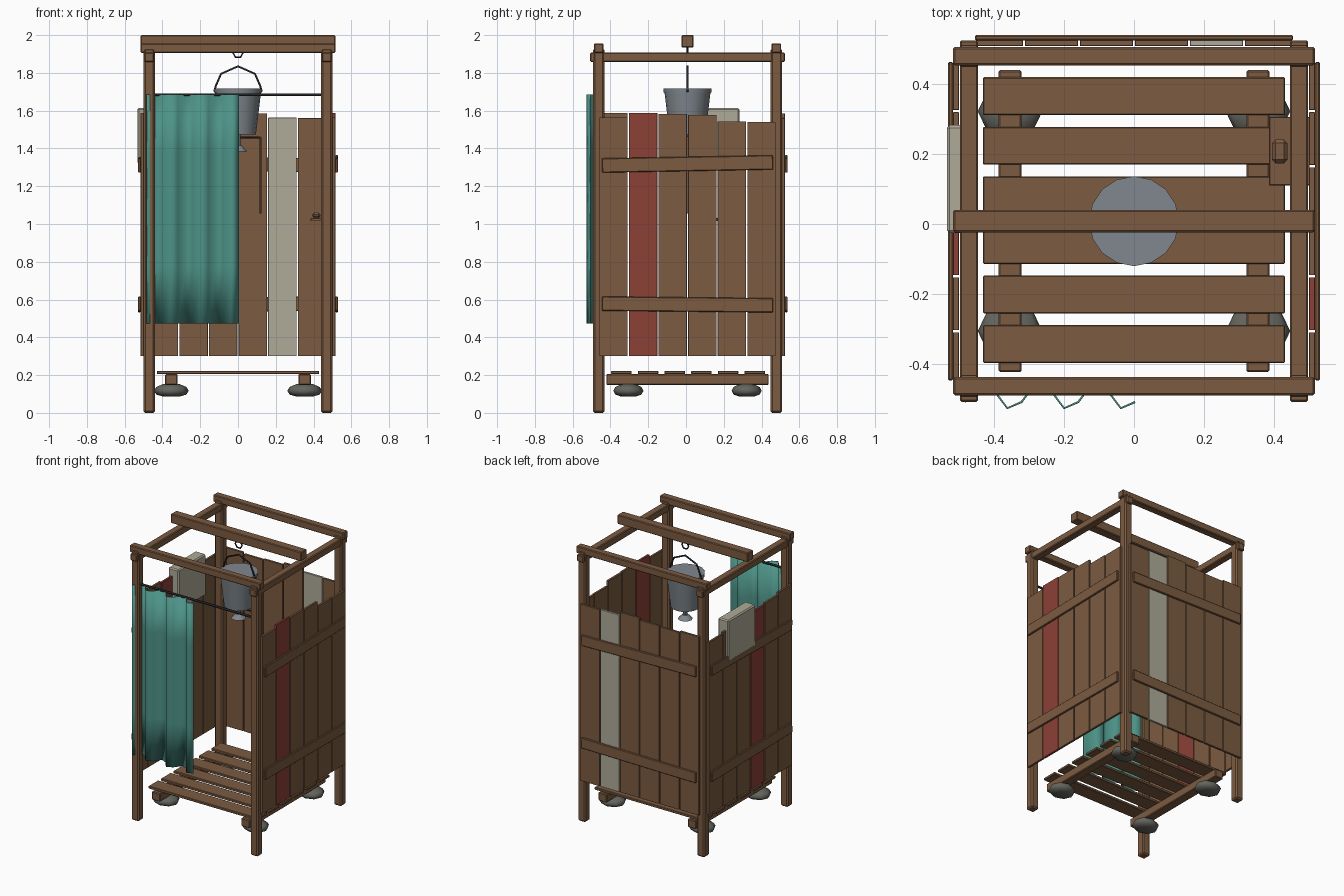
import bpy, bmesh, math
from mathutils import Matrix, Vector

if "Cube" in bpy.data.objects:
    bpy.data.objects.remove(bpy.data.objects["Cube"])

OY = 0.008  # depth offset of the frame centre


def material(name, rgb):
    m = bpy.data.materials.new(name)
    m.diffuse_color = (*rgb, 1)
    m.use_nodes = True
    m.node_tree.nodes["Principled BSDF"].inputs["Base Color"].default_value = m.diffuse_color
    return m


WOOD = material("brown wood", (0.2, 0.104, 0.053))
RED = material("red paint", (0.26, 0.052, 0.037))
PALE = material("pale paint", (0.43, 0.41, 0.32))
TEAL = material("teal cloth", (0.074, 0.29, 0.245))
STEEL = material("grey steel", (0.215, 0.245, 0.27))
IRON = material("dark iron", (0.018, 0.018, 0.021))
STONE = material("grey stone", (0.13, 0.13, 0.115))


def add(name, bm, mat, smooth=False):
    bmesh.ops.recalc_face_normals(bm, faces=bm.faces)
    me = bpy.data.meshes.new(name)
    bm.to_mesh(me)
    bm.free()
    me.materials.append(mat)
    for p in me.polygons:
        p.use_smooth = smooth
    ob = bpy.data.objects.new(name, me)
    bpy.context.collection.objects.link(ob)
    return ob


def box(name, x, y, z, mat=WOOD, bevel=0.005, rot=None):
    """Box from (min, max) ranges, optionally turned about its centre."""
    c = Vector([(a + b) / 2 for a, b in (x, y, z)])
    s = [b - a for a, b in (x, y, z)]
    bm = bmesh.new()
    bmesh.ops.create_cube(bm, size=1)
    bmesh.ops.scale(bm, vec=s, verts=bm.verts)
    if bevel:
        bmesh.ops.bevel(bm, geom=list(bm.edges), offset=bevel, segments=1, affect='EDGES')
    if rot:
        bmesh.ops.rotate(bm, matrix=Matrix.Rotation(rot[0], 3, rot[1]), verts=bm.verts)
    bmesh.ops.translate(bm, vec=c, verts=bm.verts)
    return add(name, bm, mat)


def cone(name, r1, r2, z0, z1, mat, n=16, smooth=False):
    bm = bmesh.new()
    bmesh.ops.create_cone(bm, cap_ends=True, segments=n, radius1=r1, radius2=r2, depth=z1 - z0,
                          matrix=Matrix.Translation((0, OY, (z0 + z1) / 2)))
    ob = add(name, bm, mat, smooth)
    if smooth:
        ob.data.set_sharp_from_angle(angle=math.radians(40))
    return ob


def wire(name, pts, r, mat, cyclic=False):
    cu = bpy.data.curves.new(name, 'CURVE')
    cu.dimensions = '3D'
    cu.bevel_depth = r
    cu.bevel_resolution = 1
    cu.use_fill_caps = True
    sp = cu.splines.new('POLY')
    sp.points.add(len(pts) - 1)
    for p, co in zip(sp.points, pts):
        p.co = (*co, 1)
    sp.use_cyclic_u = cyclic
    cu.materials.append(mat)
    ob = bpy.data.objects.new(name, cu)
    bpy.context.collection.objects.link(ob)
    return ob


# Posts, top rails and centre beam
for sx in (-1, 1):
    for sy in (-1, 1):
        x, y = sx * 0.47, sy * 0.47 + OY
        box("corner_post", (x - 0.03, x + 0.03), (y - 0.03, y + 0.03), (0, 1.93), bevel=0.009)
    box("side_top_rail", (sx * 0.47 - 0.026, sx * 0.47 + 0.026), (OY - 0.515, OY + 0.515), (1.858, 1.907))
    y = sx * 0.47 + OY
    box("cross_top_rail", (-0.515, 0.515), (y - 0.026, y + 0.026), (1.905, 1.955))
box("centre_beam", (-0.515, 0.515), (OY - 0.032, OY + 0.032), (1.934, 2.0))

# Plank walls: tops of the six planks and the painted ones
walls = {
    "right": ((1.565, 1.588, 1.583, 1.578, 1.543, 1.54), {1: RED}),
    "left": ((1.588, 1.57, 1.56, 1.545, 1.54, 1.53), {2: RED}),
    "back": ((1.575, 1.565, 1.57, 1.585, 1.563, 1.56), {4: PALE}),
}
for side, (tops, paint) in walls.items():
    sx = {"right": 1, "left": -1, "back": 0}[side]

    def place(name, u, d, z, mat=WOOD, bevel=0.002, tilt=0):
        if sx:
            xs = sorted((sx * d[0], sx * d[1]))
            box(name, xs, (u[0] + OY, u[1] + OY), z, mat, bevel, (tilt, 'X'))
        else:
            box(name, u, (d[0] + OY, d[1] + OY), z, mat, bevel, (tilt, 'Y'))

    for i, top in enumerate(tops):
        u = -0.47 + i * 0.1567
        place(side + "_wall_plank", (u + 0.003, u + 0.1535), (0.499, 0.515), (0.3, top),
              paint.get(i, WOOD), 0.001)
    for z, tilt in ((1.318, 0.018), (0.574, -0.01)):
        place(side + "_wall_batten", (-0.453, 0.453), (0.515, 0.53), (z - 0.038, z + 0.038),
              bevel=0.004, tilt=tilt)

# Slatted floor on joists and stones
for i in range(6):
    y = -0.342 + i * 0.1412
    box("floor_slat", (-0.43, 0.43), (y - 0.054, y + 0.054), (0.205, 0.223), bevel=0.003)
for sx in (-1, 1):
    x = sx * 0.353
    box("floor_joist", (x - 0.033, x + 0.033), (OY - 0.43, OY + 0.43), (0.147, 0.206))
    for sy in (-1, 1):
        bm = bmesh.new()
        bmesh.ops.create_uvsphere(bm, u_segments=8, v_segments=6, radius=1)
        for v in bm.verts:
            v.co.z = max(v.co.z, -0.75)
        bmesh.ops.scale(bm, vec=(0.092, 0.08, 0.04), verts=bm.verts)
        bmesh.ops.translate(bm, vec=(x, sy * 0.313 + OY, 0.117), verts=bm.verts)
        add("foot_stone", bm, STONE, True)

# Curtain rod and pleated curtain
wire("curtain_rod", [(-0.46, -0.462, 1.685), (0.46, -0.462, 1.685)], 0.008, IRON)
bm = bmesh.new()
rows = []
for r in range(5):
    z = 0.472 + r * (1.685 - 0.472) / 4
    rows.append([bm.verts.new((-0.482 + i * 0.0404,
                               -0.489 - 0.04 * math.cos((i - 3.3) * math.pi / 2), z))
                 for i in range(13)])
for a, b in zip(rows, rows[1:]):
    for i in range(12):
        bm.faces.new((a[i], a[i + 1], b[i + 1], b[i]))
curtain = add("curtain", bm, TEAL, True)
sol = curtain.modifiers.new("thickness", 'SOLIDIFY')
sol.thickness = 0.006
sol.offset = 0

# Bucket, bail handle and hook
cone("bucket", 0.095, 0.124, 1.475, 1.715, STEEL, smooth=True)
cone("bucket_rim", 0.126, 0.128, 1.695, 1.717, STEEL, smooth=True)
wire("bucket_handle", [(x, OY, z) for x, z in (
    (-0.126, 1.7), (-0.118, 1.73), (-0.09, 1.795), (0, 1.835),
    (0.09, 1.795), (0.118, 1.73), (0.126, 1.7))], 0.006, IRON)
wire("bucket_hook", [(0.027 * math.cos(a * math.pi / 3), OY, 1.907 + 0.027 * math.sin(a * math.pi / 3))
                     for a in range(6)], 0.005, IRON, True)
cone("hook_stem", 0.006, 0.006, 1.925, 1.945, IRON, 6)

# Shower spout, valve lever and pull cord
cone("spout_pipe", 0.014, 0.014, 1.405, 1.48, STEEL, 8, True)
cone("shower_head", 0.048, 0.02, 1.385, 1.415, STEEL, 12, True)
wire("valve_lever", [(0, OY, 1.458), (0.12, OY, 1.458)], 0.005, IRON)
wire("pull_cord", [(0.12, OY, 1.46), (0.12, OY, 1.055)], 0.005, WOOD)

# Soap shelf and towel over the left wall
box("soap_shelf", (0.385, 0.5), (0.11, 0.305), (1.015, 1.032), bevel=0.002)
box("soap", (0.393, 0.437), (0.173, 0.24), (1.032, 1.06), bevel=0.01)
box("towel", (-0.533, -0.45), (-0.026, 0.282), (1.32, 1.615), PALE, bevel=0.008)
